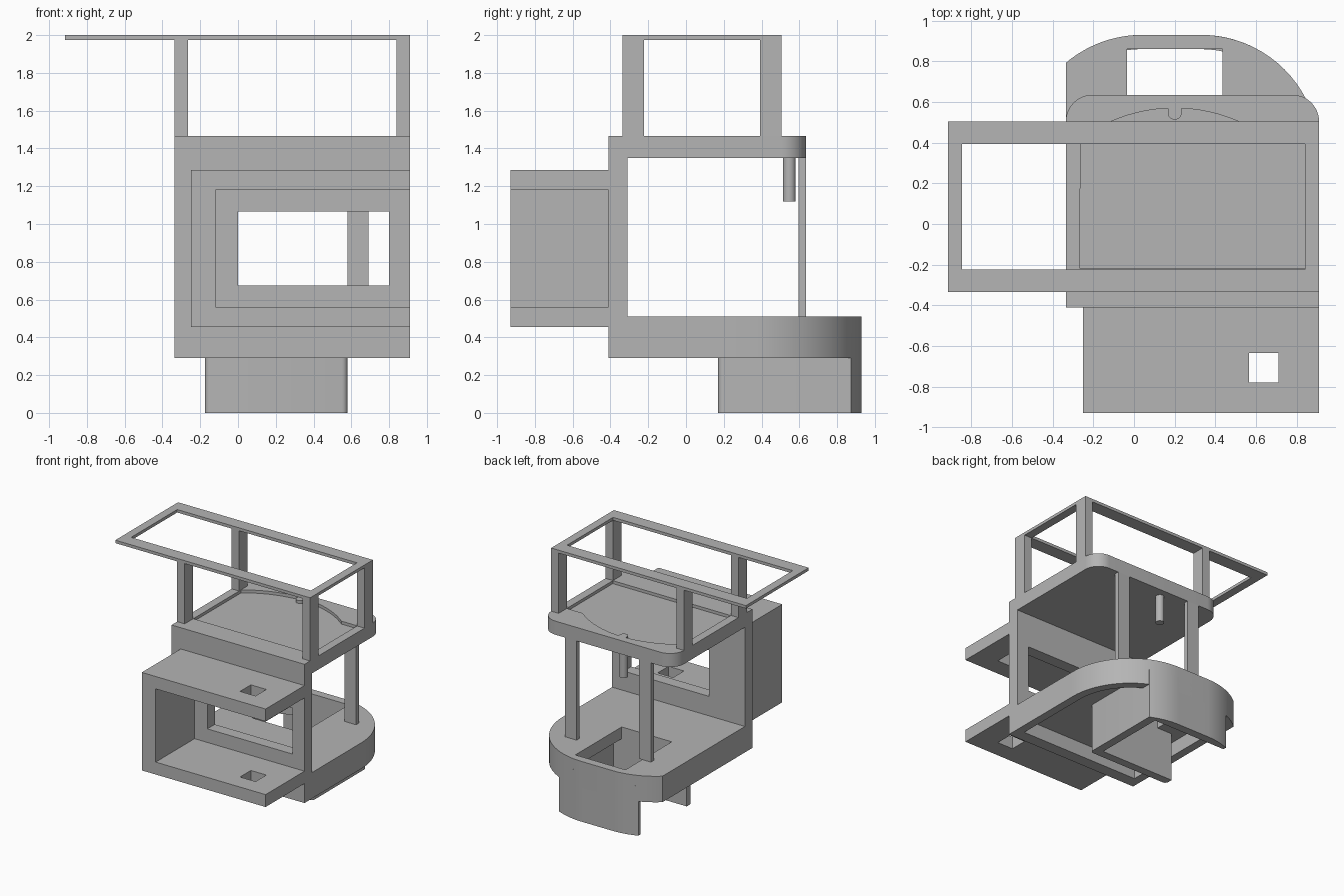
import bpy, bmesh
from math import cos, sin, radians, acos, degrees

default = bpy.data.objects.get("Cube")
if default:
    bpy.data.objects.remove(default, do_unlink=True)

GREY = (0.46, 0.46, 0.46, 1)
grey = bpy.data.materials.new("plain grey")
grey.use_nodes = True
grey.diffuse_color = GREY
grey.node_tree.nodes["Principled BSDF"].inputs["Base Color"].default_value = GREY


def arc(cx, cy, r, a0, a1, n=20):
    angles = [radians(a0 + (a1 - a0) * i / n) for i in range(n + 1)]
    return [(cx + r * cos(a), cy + r * sin(a)) for a in angles]


def prism(name, outline, z0, z1):
    """Extrude a plan outline from z0 up to z1."""
    bm = bmesh.new()
    face = bm.faces.new([bm.verts.new((x, y, z0)) for x, y in outline])
    top = bmesh.ops.extrude_face_region(bm, geom=[face])
    moved = [v for v in top["geom"] if isinstance(v, bmesh.types.BMVert)]
    bmesh.ops.translate(bm, vec=(0, 0, z1 - z0), verts=moved)
    bmesh.ops.recalc_face_normals(bm, faces=bm.faces)
    mesh = bpy.data.meshes.new(name)
    bm.to_mesh(mesh)
    bm.free()
    mesh.materials.append(grey)
    ob = bpy.data.objects.new(name, mesh)
    bpy.context.scene.collection.objects.link(ob)
    return ob


def rect(x0, x1, y0, y1):
    return [(x0, y0), (x1, y0), (x1, y1), (x0, y1)]


def box(name, x0, x1, y0, y1, z0, z1):
    return prism(name, rect(x0, x1, y0, y1), z0, z1)


def cut(ob, *cutters):
    for cutter in cutters:
        mod = ob.modifiers.new("cut", 'BOOLEAN')
        mod.operation = 'DIFFERENCE'
        mod.solver = 'EXACT'
        mod.object = cutter
        bpy.context.view_layer.objects.active = ob
        bpy.ops.object.modifier_apply(modifier=mod.name)
        bpy.data.objects.remove(cutter, do_unlink=True)


def smooth(ob):
    bpy.ops.object.select_all(action='DESELECT')
    ob.select_set(True)
    bpy.context.view_layer.objects.active = ob
    bpy.ops.object.shade_smooth_by_angle(angle=radians(30))


LEFT, RIGHT, FRONT = -0.335, 0.91, -0.41


def rounded_back(x0, x1, y0, r):
    """Plan outline whose curved back is clipped on the -x side."""
    end = degrees(acos((x0 - 0.04) / r))
    return ([(x0, y0), (x1, y0)] + arc(0.33, 0.35, r, 0, 90)
            + arc(0.04, 0.35, r, 90, end))


# Base: floor plate with a rim below and an opening near the back
base = prism("base", rounded_back(LEFT, RIGHT, FRONT, 0.58), 0.29, 0.51)
cut(base,
    prism("cavity", rounded_back(-0.265, 0.84, -0.31, 0.51), 0.2, 0.41),
    box("opening", -0.035, 0.435, 0.24, 0.86, 0.3, 0.6))
smooth(base)

# Trough under the opening, open on one side, with a curved back
trough = prism("trough",
               arc(-0.145, 0.20, 0.03, 180, 270, 5)
               + arc(0.55, 0.20, 0.03, 270, 360, 5)
               + arc(0.33, 0.35, 0.58, 64.5, 90)
               + arc(0.04, 0.35, 0.58, 90, 111.8)
               + [(-0.175, 0.86), (0.51, 0.86), (0.51, 0.24), (-0.175, 0.24)],
               0, 0.42)
smooth(trough)

# Front wall with its window
wall = box("front_wall", LEFT, RIGHT, FRONT, -0.31, 0.51, 1.35)
cut(wall, box("window", 0, 0.8, -0.6, -0.2, 0.675, 1.065))

# Front bay: top shelf, bottom shelf and side wall
for name, z0, z1 in (("bay_bottom", 0.455, 0.56), ("bay_top", 1.18, 1.285)):
    shelf = box(name, -0.25, RIGHT, -0.93, FRONT, z0, z1)
    cut(shelf, box("shelf_hole", 0.565, 0.71, -0.78, -0.635, z0 - 0.1, z1 + 0.1))
box("bay_side", -0.25, -0.12, -0.93, FRONT, 0.56, 1.18)

# Rear columns
for name, x in (("rear_column_right", -0.115), ("rear_column_left", 0.58)):
    box(name, x, x + 0.11, 0.595, 0.635, 0.51, 1.35)

# Upper deck with rounded back corners and a shallow arched recess
deck = prism("upper_deck",
             [(LEFT, FRONT), (RIGHT, FRONT)]
             + arc(RIGHT - 0.13, 0.505, 0.13, 0, 90, 12)
             + arc(LEFT + 0.13, 0.505, 0.13, 90, 180, 12),
             1.35, 1.465)
cut(deck, prism("recess",
                [(-0.265, -0.22), (0.84, -0.22), (0.84, 0.395)]
                + arc(0.2, -0.21, 0.78, 51, 126.5),
                1.44, 1.6))
smooth(deck)

# Hanging rod through the deck, joined to the edge of the recess
rod = prism("hanging_rod", arc(0.2, 0.547, 0.034, 0, 345, 23), 1.12, 1.465)
smooth(rod)
box("rod_web", 0.166, 0.234, 0.547, 0.59, 1.36, 1.465)

# Canopy posts and the long open frame on top
for side, x0, x1 in (("right", LEFT, -0.265), ("left", 0.84, RIGHT)):
    for end, y0, y1 in (("front", -0.335, -0.223), ("back", 0.393, 0.505)):
        box(f"canopy_post_{end}_{side}", x0, x1, y0, y1, 1.44, 1.975)
frame = box("canopy_frame", -0.915, RIGHT, -0.335, 0.505, 1.975, 2.0)
cut(frame, box("frame_hole", -0.845, 0.84, -0.223, 0.393, 1.9, 2.1))
